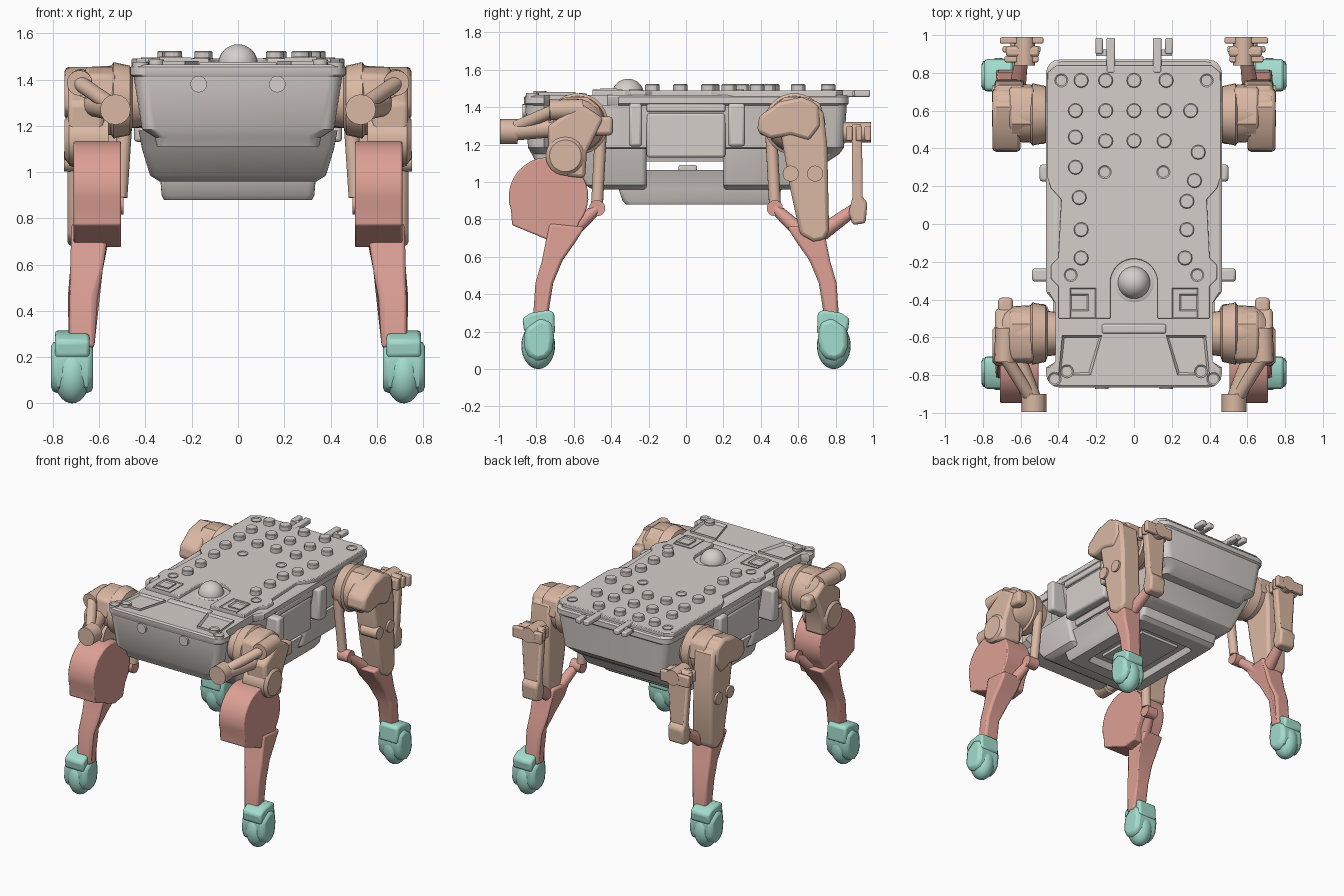
import bpy, bmesh, math
from mathutils import Vector

cube = bpy.data.objects.get("Cube")
if cube:
    bpy.data.objects.remove(cube, do_unlink=True)


def material(name, rgb):
    m = bpy.data.materials.new(name)
    m.use_nodes = True
    m.diffuse_color = (*rgb, 1)
    m.node_tree.nodes["Principled BSDF"].inputs["Base Color"].default_value = (*rgb, 1)
    return m


GREY = material("warm_grey", (0.67, 0.625, 0.595))
TAN = material("tan", (0.70, 0.48, 0.37))
PINK = material("dusty_pink", (0.72, 0.35, 0.30))
MINT = material("mint", (0.365, 0.72, 0.61))
made = []


def finish(bm, name, mat, bevel=0.0, mirror=False):
    bmesh.ops.recalc_face_normals(bm, faces=bm.faces[:])
    me = bpy.data.meshes.new(name)
    bm.to_mesh(me)
    bm.free()
    me.materials.append(mat)
    ob = bpy.data.objects.new(name, me)
    bpy.context.collection.objects.link(ob)
    if bevel:
        b = ob.modifiers.new("bevel", "BEVEL")
        b.width, b.segments, b.limit_method = bevel, 2, 'ANGLE'
        b.angle_limit = math.radians(40)
    if mirror:
        ob.modifiers.new("mirror", "MIRROR")
    made.append(ob)
    return ob


def prism(name, pts, axis, a, b, mat, bevel=0.0, mirror=False, recess=None):
    """Extrude a 2D outline along an axis; recess = (border, depth) sinks the far cap."""
    at = {'x': lambda p, t: (t, p[0], p[1]), 'z': lambda p, t: (p[0], p[1], t)}[axis]
    bm = bmesh.new()
    lo = [bm.verts.new(at(p, a)) for p in pts]
    hi = [bm.verts.new(at(p, b)) for p in pts]
    bm.faces.new(lo)
    cap = bm.faces.new(hi)
    for i in range(len(pts)):
        j = (i + 1) % len(pts)
        bm.faces.new((lo[i], lo[j], hi[j], hi[i]))
    bmesh.ops.recalc_face_normals(bm, faces=bm.faces[:])
    if recess:
        bmesh.ops.inset_individual(bm, faces=[cap], thickness=recess[0])
        shift = Vector(at((0, 0), math.copysign(recess[1], a - b)))
        bmesh.ops.translate(bm, vec=shift, verts=cap.verts[:])
    return finish(bm, name, mat, bevel, mirror)


def box(name, x, y, z, mat, bevel=0.0, mirror=False):
    pts = [(x[0], y[0]), (x[1], y[0]), (x[1], y[1]), (x[0], y[1])]
    return prism(name, pts, 'z', z[0], z[1], mat, bevel, mirror)


def loft(name, rings, mat, waist=None):
    """Rounded-rectangle sections (z, half width, y min, y max, corner radius), pinched at the front hips by waist."""
    bm = bmesh.new()
    prev = None
    for z, hx, y0, y1, r in rings:
        side = [(hx, -0.76), (min(hx, waist), -0.73), (min(hx, waist), -0.42), (hx, -0.36)] if waist else []
        ring = []
        for cx, cy, start in ((hx - r, y1 - r, 0), (r - hx, y1 - r, 90), (r - hx, y0 + r, 180), (hx - r, y0 + r, 270)):
            for k in range(5):
                t = math.radians(start + 22.5 * k)
                ring.append((cx + r * math.cos(t), cy + r * math.sin(t)))
            if start == 90:
                ring += [(-x, y) for x, y in reversed(side)]
        ring = [bm.verts.new((x, y, z)) for x, y in ring + side]
        if prev:
            for i in range(len(ring)):
                j = (i + 1) % len(ring)
                bm.faces.new((prev[i], prev[j], ring[j], ring[i]))
        else:
            bm.faces.new(ring)
        prev = ring
    bm.faces.new(prev)
    return finish(bm, name, mat)


def turned(name, p0, p1, profile, mat, mirror=False, n=24):
    """Lathe along p0-p1; profile = (fraction along, radius)."""
    p0, p1 = Vector(p0), Vector(p1)
    rot = (p1 - p0).to_track_quat('Z', 'Y')
    bm = bmesh.new()
    prev = None
    for f, r in profile:
        ring = [bm.verts.new(p0.lerp(p1, f) + rot @ Vector((r * math.cos(math.tau * k / n), r * math.sin(math.tau * k / n), 0)))
                for k in range(n)]
        if prev:
            for i in range(n):
                bm.faces.new((prev[i], prev[(i + 1) % n], ring[(i + 1) % n], ring[i]))
        else:
            bm.faces.new(ring)
        prev = ring
    bm.faces.new(prev)
    return finish(bm, name, mat, 0, mirror)


def rod(name, p0, p1, r0, mat, r1=None):
    return turned(name, p0, p1, [(0, r0), (1, r1 or r0)], mat, True, 16)


def ball(name, c, radii, mat, mirror=False):
    bm = bmesh.new()
    bmesh.ops.create_uvsphere(bm, u_segments=24, v_segments=16, radius=1)
    bmesh.ops.scale(bm, vec=radii, verts=bm.verts[:])
    bmesh.ops.translate(bm, vec=c, verts=bm.verts[:])
    return finish(bm, name, mat, 0, mirror)


# Body: upper shell, split lower shell, hollow battery tray
loft("upper_shell", [(1.11, 0.35, -0.805, 0.76, 0.04), (1.15, 0.36, -0.825, 0.82, 0.06),
                     (1.185, 0.415, -0.845, 0.845, 0.06), (1.42, 0.452, -0.86, 0.86, 0.06)], GREY, 0.40)
loft("shell_rim", [(1.41, 0.452, -0.86, 0.86, 0.07), (1.42, 0.465, -0.865, 0.87, 0.07),
                   (1.455, 0.465, -0.865, 0.87, 0.07), (1.465, 0.45, -0.855, 0.86, 0.07)], GREY, 0.415)
loft("lower_front", [(0.96, 0.34, -0.50, -0.21, 0.03), (0.985, 0.38, -0.54, -0.21, 0.03),
                     (1.10, 0.415, -0.62, -0.21, 0.03), (1.18, 0.43, -0.68, -0.21, 0.03)], GREY)
loft("lower_rear", [(0.96, 0.34, 0.20, 0.58, 0.03), (0.985, 0.38, 0.20, 0.62, 0.03),
                    (1.10, 0.415, 0.20, 0.68, 0.03), (1.18, 0.43, 0.20, 0.74, 0.03)], GREY)
loft("battery_tray", [(0.925, 0.22, -0.21, 0.34, 0.03), (0.88, 0.235, -0.23, 0.36, 0.03),
                      (0.88, 0.32, -0.32, 0.46, 0.03), (0.90, 0.33, -0.34, 0.49, 0.03),
                      (0.96, 0.335, -0.36, 0.51, 0.03), (1.065, 0.38, -0.30, 0.45, 0.03)], GREY)
prism("tray_panel", [(-0.16, -0.15), (0.16, -0.15), (0.16, 0.28), (-0.16, 0.28)], 'z', 0.93, 0.905, GREY)
box("battery_latch", (-0.37, 0.37), (-0.04, 0.06), (1.05, 1.09), GREY, 0.01)
box("side_panel", (0.38, 0.45), (-0.21, 0.21), (1.13, 1.37), GREY, 0.015, True)
box("upper_side_panel", (0.38, 0.462), (-0.21, 0.21), (1.375, 1.42), GREY, 0.01, True)
box("front_side_rib", (0.38, 0.54), (-0.305, -0.235), (1.19, 1.42), GREY, 0.015, True)
box("rear_side_rib", (0.38, 0.50), (0.225, 0.315), (1.19, 1.42), GREY, 0.015, True)
rod("front_button", (0.17, -0.80, 1.38), (0.17, -0.873, 1.38), 0.036, GREY)

# Deck with waist and a round bay for the dome
bay = [(0.125 * math.sin(math.radians(a)), -0.31 + 0.125 * math.cos(math.radians(a))) for a in range(6, 91, 12)]
half = bay + [(0.125, -0.50), (0.40, -0.50), (0.40, -0.33), (0.44, -0.29), (0.44, -0.22), (0.40, -0.18), (0.385, 0.13),
              (0.44, 0.19), (0.46, 0.25), (0.46, 0.80), (0.41, 0.84)]
prism("top_deck", half + [(-x, y) for x, y in reversed(half)], 'z', 1.44, 1.49, GREY, 0.005)
prism("front_hatch", [(0.17, -0.59), (0.38, -0.59), (0.40, -0.80), (0.23, -0.80)], 'z', 1.45, 1.48, GREY,
      mirror=True, recess=(0.02, 0.018))
box("hatch_bridge", (-0.17, 0.17), (-0.58, -0.53), (1.45, 1.475), GREY, 0.01)
for i, pts in enumerate([[(0.20, -0.34), (0.34, -0.34), (0.34, -0.50), (0.20, -0.50)],
                         [(0.24, -0.37), (0.34, -0.37), (0.34, -0.46), (0.24, -0.46)]]):
    prism("deck_socket_%d" % i, pts, 'z', 1.47, 1.495 + 0.004 * i, GREY, mirror=True, recess=(0.012, 0.008))
turned("dome_collar", (0, -0.31, 1.44), (0, -0.31, 1.472), [(0, 0.105), (0.8, 0.105), (1, 0.09)], GREY)
ball("camera_dome", (0, -0.31, 1.466), (0.086, 0.086, 0.086), GREY)

# Deck studs
studs = [(-0.28, 0.76), (-0.15, 0.76), (0, 0.76), (0.17, 0.76), (-0.31, 0.60), (-0.15, 0.60), (0, 0.60),
         (0.16, 0.60), (0.30, 0.60), (-0.31, 0.46), (-0.15, 0.44), (0, 0.44), (0.16, 0.44), (0.34, 0.38),
         (-0.31, 0.30), (0.32, 0.23), (-0.29, 0.14), (0.28, 0.12), (-0.28, -0.03), (0.28, -0.03),
         (-0.28, -0.18), (0.27, -0.18)]
for x, y in studs:
    turned("deck_stud", (x, y, 1.48), (x, y, 1.523), [(0, 0.039), (0.9, 0.039), (1, 0.034)], GREY, n=12)
circle = [(math.cos(math.pi * k / 8), math.sin(math.pi * k / 8)) for k in range(16)]
for x, y, z in [(0.385, 0.76, 1.495), (0.335, -0.27, 1.495), (0.155, 0.275, 1.495), (0.355, -0.78, 1.486), (0.42, -0.82, 1.475)]:
    prism("deck_screw", [(x + 0.035 * c, y + 0.035 * s) for c, s in circle], 'z', z - 0.03, z, GREY,
          mirror=True, recess=(0.008, 0.006))

# Rear pegs
box("rear_peg", (0.10, 0.145), (0.80, 0.985), (1.455, 1.492), GREY, 0.008, True)
box("rear_peg_fork", (0.165, 0.205), (0.90, 0.985), (1.455, 1.492), GREY, 0.008, True)
box("rear_peg_link", (0.10, 0.20), (0.89, 0.925), (1.46, 1.485), GREY, 0, True)

# Parts shared by front (s = -1) and rear (s = 1) legs
for s, end in ((-1, "front"), (1, "rear")):
    yz = lambda pts: [(s * y, z) for y, z in pts]
    turned(end + "_hip_drum", (0.38, s * 0.58, 1.31), (0.73, s * 0.58, 1.31),
           [(0, 0.11), (0.22, 0.12), (0.25, 0.15), (0.45, 0.165), (0.48, 0.15), (0.73, 0.145), (0.86, 0.12), (1, 0.07)],
           TAN, True, 28)
    box(end + "_hip_lug", (0.64, 0.72), sorted((s * 0.39, s * 0.50)), (1.25, 1.35), TAN, 0.02, True)
    prism(end + "_hip_clamp", yz([(0.46, 1.40), (0.53, 1.455), (0.64, 1.455), (0.72, 1.42), (0.74, 1.30), (0.46, 1.30)]),
          'x', 0.53, 0.66, TAN, 0.015, True)
    rod(end + "_inner_pushrod", (0.485, s * 0.455, 1.27), (0.51, s * 0.475, 0.89), 0.032, TAN)
    rod(end + "_pushrod_pin", (0.495, s * 0.475, 0.86), (0.58, s * 0.475, 0.86), 0.043, PINK)
    rod(end + "_shin_lever", (0.55, s * 0.475, 0.86), (0.61, s * 0.64, 0.71), 0.030, PINK, 0.045)
    # Shin: profile narrowed and shifted outward toward the ankle
    shin = prism(end + "_shin", yz([(0.54, 0.76), (0.59, 0.68), (0.66, 0.58), (0.71, 0.46), (0.745, 0.24), (0.82, 0.24),
                                    (0.805, 0.46), (0.77, 0.58), (0.73, 0.78)]), 'x', 0.555, 0.72, PINK, 0.015, True)
    for v in shin.data.vertices:
        t = min(1, max(0, (0.68 - v.co.z) / 0.22))
        v.co.x += (0.065 if v.co.x < 0.6 else 0.012) * t
    # Foot: rounded sole between broad flat cheeks, under an ankle shell
    ball(end + "_sole", (0.717, s * 0.79, 0.125), (0.08, 0.09, 0.125), MINT, True)
    prism(end + "_ankle_shell", yz([(0.875, 0.27), (0.865, 0.20), (0.80, 0.18), (0.74, 0.18), (0.70, 0.19),
                                    (0.705, 0.305), (0.74, 0.315), (0.83, 0.30)]),
          'x', 0.642, 0.792, MINT, 0.015, True)
    prism(end + "_foot_cheeks", yz([(0.86, 0.22), (0.867, 0.12), (0.845, 0.07), (0.80, 0.045), (0.745, 0.055), (0.715, 0.10),
                                    (0.705, 0.17), (0.715, 0.25), (0.78, 0.275)]), 'x', 0.626, 0.808, MINT, 0.025, True)

# Front legs: forward actuators, knee drum
rod("front_actuator", (0.67, -0.58, 1.30), (0.535, -0.94, 1.27), 0.05, TAN)
rod("front_actuator_cap", (0.53, -0.90, 1.27), (0.53, -0.995, 1.27), 0.066, TAN)
rod("front_upper_actuator", (0.68, -0.55, 1.39), (0.685, -0.73, 1.385), 0.055, TAN)
rod("front_link_arm", (0.685, -0.70, 1.385), (0.54, -0.93, 1.285), 0.034, TAN)
prism("front_hip_fork", [(-0.74, 1.30), (-0.56, 1.42), (-0.44, 1.34), (-0.53, 1.16), (-0.54, 1.02), (-0.63, 1.03),
                         (-0.73, 1.12)], 'x', 0.58, 0.735, TAN, 0.02, True)
turned("front_knee_pivot", (0.56, -0.645, 1.14), (0.75, -0.645, 1.14), [(0, 0.105), (0.9, 0.105), (1, 0.085)], TAN, True)
drum = [(-0.735 + 0.213 * math.cos(math.radians(a)), 0.92 + 0.213 * math.sin(math.radians(a))) for a in range(-40, 201, 12)]
prism("front_thigh_drum", drum + [(-0.93, 0.77), (-0.70, 0.675), (-0.60, 0.69)], 'x', 0.505, 0.71, PINK, 0.008, True)

# Rear legs: long thigh plate, broad trailing strut, pin caps
prism("rear_thigh", [(0.50, 1.30), (0.52, 1.40), (0.58, 1.45), (0.67, 1.44), (0.735, 1.37), (0.755, 1.20), (0.765, 0.74),
                     (0.74, 0.69), (0.68, 0.68), (0.61, 0.72), (0.56, 0.95)], 'x', 0.58, 0.738, TAN, 0.02, True)
prism("rear_hip_cover", [(0.38, 1.27), (0.39, 1.35), (0.50, 1.43), (0.62, 1.455), (0.71, 1.41), (0.72, 1.30), (0.66, 1.22),
                         (0.56, 1.25), (0.45, 1.23)], 'x', 0.60, 0.75, TAN, 0.02, True)
for y in (0.56, 0.69):
    rod("rear_thigh_cap", (0.62, y, 1.045), (0.752, y, 1.045), 0.043, TAN)
strut = prism("rear_strut", [(0.885, 1.31), (0.94, 1.31), (0.945, 0.92), (0.97, 0.89), (0.96, 0.78), (0.89, 0.77),
                             (0.87, 0.84), (0.89, 0.92)], 'x', 0.50, 0.68, TAN, 0.015, True)
for v in strut.data.vertices:
    if v.co.z < 1.0:
        v.co.x = 0.59 + (v.co.x - 0.59) * 0.7
for y, w in ((0.873, 0.09), (0.925, 0.10), (0.972, 0.115)):
    box("rear_clevis", (0.595 - w, 0.595 + w), (y - 0.017, y + 0.017), (1.22, 1.30), TAN, 0.008, True)
rod("rear_clevis_pin", (0.58, 0.84, 1.265), (0.58, 0.99, 1.265), 0.055, TAN)
rod("rear_knee_link", (0.59, 0.91, 0.86), (0.62, 0.70, 0.71), 0.032, PINK, 0.045)

# Smooth rounded areas, keep edges crisp
bpy.ops.object.select_all(action='DESELECT')
for ob in made:
    ob.select_set(True)
bpy.context.view_layer.objects.active = made[0]
bpy.ops.object.shade_smooth_by_angle(angle=math.radians(30))
